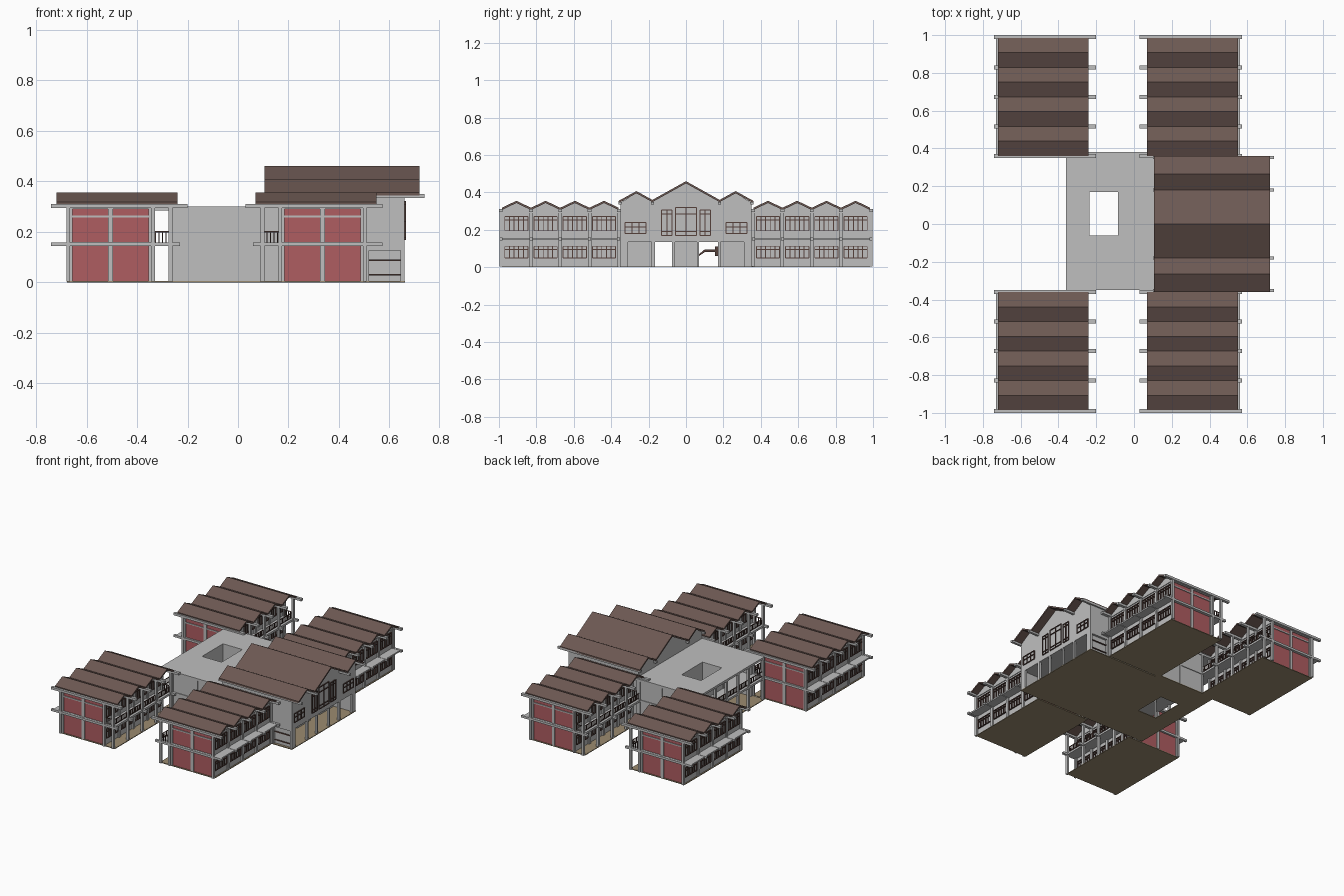
import bpy, bmesh

if "Cube" in bpy.data.objects:
    bpy.data.objects.remove(bpy.data.objects["Cube"])


def material(name, rgb):
    m = bpy.data.materials.new(name)
    m.use_nodes = True
    m.diffuse_color = (*rgb, 1)
    m.node_tree.nodes["Principled BSDF"].inputs["Base Color"].default_value = (*rgb, 1)
    return m


GREY = material("plaster grey", (0.52, 0.52, 0.52))
RED = material("brick red", (0.43, 0.11, 0.12))
ROOF = material("roof brown", (0.15, 0.098, 0.085))
FRAME = material("timber brown", (0.09, 0.05, 0.042))
FLOOR = material("floor tan", (0.33, 0.26, 0.16))


class Part:
    """Collects boxes and prisms into one object; fx and sy place mirrored copies."""

    def __init__(self, name, mat, fx=lambda x: x, sy=1):
        self.name, self.mat, self.fx, self.sy = name, mat, fx, sy
        self.bm = bmesh.new()

    def prism(self, profile, x0, x1):
        a, b = ([self.bm.verts.new((self.fx(x), self.sy * y, z)) for y, z in profile] for x in (x0, x1))
        self.bm.faces.new(a)
        self.bm.faces.new(b[::-1])
        for i in range(len(a)):
            self.bm.faces.new((a[i - 1], a[i], b[i], b[i - 1]))

    def box(self, x0, x1, y0, y1, z0, z1):
        self.prism([(y0, z0), (y1, z0), (y1, z1), (y0, z1)], x0, x1)

    def window(self, x, y0, y1, z0, z1, panes, rails=(), t=0.005, d=0.006):
        for i in range(panes + 1):
            y = y0 + (y1 - y0) * i / panes
            self.box(x - d, x + d, y - t / 2, y + t / 2, z0, z1)
        for z in (z0, z1, *rails):
            self.box(x - d, x + d, y0, y1, z - t / 2, z + t / 2)

    def done(self):
        bmesh.ops.recalc_face_normals(self.bm, faces=self.bm.faces)
        mesh = bpy.data.meshes.new(self.name)
        self.bm.to_mesh(mesh)
        self.bm.free()
        mesh.materials.append(self.mat)
        bpy.context.collection.objects.link(bpy.data.objects.new(self.name, mesh))


def roof_strip(points, t):
    return points + [(y, z - t) for y, z in reversed(points)]


# Classroom wings: four sawtooth bays, an outer canopy and an inner gallery
Y0, Y1, BAYS = 0.36, 0.985, 4
W = (Y1 - Y0) / BAYS


def wing(tag, fx, sy):
    def part(name, mat):
        return Part(tag + "_" + name, mat, fx, sy)

    floor, walls, trim = part("floor", FLOOR), part("walls", GREY), part("trim", GREY)
    panels, roof, frames = part("end_panels", RED), part("roof", ROOF), part("frames", FRAME)
    floor.box(0.09, 0.508, Y0, Y1, 0, 0.005)
    walls.box(0.17, 0.5, Y0 + 0.008, Y1 - 0.01, 0.004, 0.31)
    zig = [(Y0 + W * i / 2, 0.355 if i % 2 else 0.318) for i in range(2 * BAYS + 1)]
    roof.prism(roof_strip(zig, 0.012), 0.07, 0.55)
    walls.prism([(y, z - 0.01) for y, z in zig] + [(Y1, 0.3), (Y0, 0.3)], 0.17, 0.5)
    # gallery deck and canopy
    trim.box(0.09, 0.17, Y0, Y1, 0.143, 0.157)
    trim.box(0.5, 0.56, Y0, Y1, 0.146, 0.156)
    trim.box(0.165, 0.505, Y0, Y1, 0.29, 0.302)
    # posts and roof beams on every bay line
    for i in range(BAYS + 1):
        y = Y0 + W * i + (0.005 if i == BAYS else 0)
        trim.box(0.03, 0.572, y - 0.01, y + 0.01, 0.295, 0.311)
        trim.box(0.06, 0.572, y - 0.008, y + 0.008, 0.143, 0.158)
        trim.box(0.09, 0.106, y - 0.008, y + 0.008, 0.004, 0.3)
        for x in (0.167, 0.503):
            trim.box(x - 0.007, x + 0.007, y - 0.01, y + 0.008, 0.004, 0.3)
    # windows on both long sides, gallery railing
    for i in range(BAYS):
        a, b = Y0 + W * i + 0.016, Y0 + W * (i + 1) - 0.016
        for x in (0.168, 0.502):
            frames.window(x, a, b, 0.05, 0.112, 5, (0.095,))
            frames.window(x, a, b, 0.195, 0.272, 5, (0.252,))
        frames.window(0.098, a, b, 0.168, 0.2, 9, t=0.004, d=0.002)
    for y in (Y0, Y1 - 0.004):
        for k in range(4):
            x = 0.115 + 0.014 * k
            frames.box(x - 0.002, x + 0.002, y, y + 0.004, 0.158, 0.2)
        frames.box(0.106, 0.165, y, y + 0.004, 0.198, 0.203)
    # red end walls framed by posts and bands
    for y, out in ((Y0 + 0.008, -1), (Y1 - 0.01, 1)):
        panels.box(0.17, 0.5, y, y + out * 0.003, 0.005, 0.29)
        for x in (0.174, 0.335, 0.496):
            trim.box(x - 0.01, x + 0.01, y, y + out * 0.01, 0.004, 0.3)
        for z, h in ((0.151, 0.008), (0.261, 0.004)):
            trim.box(0.17, 0.5, y, y + out * 0.008, z - h, z + h)
    for p in (floor, walls, trim, panels, roof, frames):
        p.done()


for side, fx in (("left", lambda x: x), ("right", lambda x: -0.17 - x)):
    for end, sy in (("front", -1), ("back", 1)):
        wing(side + "_" + end + "_wing", fx, sy)

# Main hall: three gables above an open porch, with two passages through
half = [(0, 0.46), (0.18, 0.36), (0.265, 0.407), (0.36, 0.355)]
zig = [(-y, z) for y, z in half[:0:-1]] + half
hall_roof = Part("hall_roof", ROOF)
hall_roof.prism(roof_strip(zig, 0.012), 0.105, 0.72)
hall_roof.done()

hall = Part("hall_walls", GREY)
hall.prism([(max(-0.35, min(0.35, y)), z - 0.01) for y, z in zig] + [(0.35, 0.135), (-0.35, 0.135)], 0.12, 0.66)
for a, b in ((-0.35, -0.165), (-0.075, 0.07), (0.17, 0.35)):
    hall.box(0.12, 0.51, a, b, 0.004, 0.136)
for a, b in ((-0.35, -0.31), (-0.185, -0.165), (-0.075, -0.06), (0.06, 0.07), (0.17, 0.185), (0.31, 0.35)):
    hall.box(0.645, 0.66, a, b, 0.004, 0.136)
for s in (-1, 1):
    hall.box(0.51, 0.65, s * 0.325, s * 0.335, 0.004, 0.136)
    hall.box(0.505, 0.52, s * 0.33, s * 0.35, 0.004, 0.136)
    hall.box(0.51, 0.66, s * 0.33, s * 0.35, 0.125, 0.137)
    for y in (0.18, 0.352):
        hall.box(0.1, 0.74, s * y - 0.008, s * y + 0.008, 0.335, 0.349)
hall.done()

hall_frames = Part("hall_frames", FRAME)
for s in (-1, 1):
    hall_frames.window(0.66, s * 0.325, s * 0.215, 0.18, 0.24, 3, (0.215,))
    hall_frames.window(0.66, s * 0.13, s * 0.075, 0.17, 0.305, 2, (0.19, 0.285))
    for z in (0.03, 0.087):
        hall_frames.box(0.52, 0.645, s * 0.335, s * 0.342, z - 0.003, z + 0.003)
hall_frames.window(0.66, -0.055, 0.055, 0.17, 0.32, 2, (0.19, 0.285))
# stair handrail seen in the passage
hall_frames.prism([(0.07, 0.06), (0.1, 0.08), (0.165, 0.08), (0.165, 0.095), (0.1, 0.095), (0.07, 0.07)], 0.3, 0.31)
hall_frames.box(0.3, 0.31, 0.155, 0.17, 0.06, 0.11)
hall_frames.done()

hall_floor = Part("hall_floor", FLOOR)
hall_floor.box(0.12, 0.662, -0.352, 0.352, 0, 0.005)
hall_floor.done()


# Link block: flat roof, deck and floor around a courtyard opening
def ring(part, z0, z1, x0=-0.36, x1=0.125):
    part.box(x0, -0.235, -0.35, 0.38, z0, z1)
    part.box(-0.085, x1, -0.35, 0.38, z0, z1)
    part.box(-0.235, -0.085, -0.35, -0.06, z0, z1)
    part.box(-0.235, -0.085, 0.17, 0.38, z0, z1)


link_floor = Part("link_floor", FLOOR)
ring(link_floor, 0, 0.005, x1=0.12)
link_floor.done()
link = Part("link_block", GREY)
ring(link, 0.285, 0.3)
ring(link, 0.143, 0.157)
for y in (-0.345, 0.365):
    link.box(-0.265, 0.12, y, y + 0.01, 0.004, 0.29)
    for x in (-0.262, -0.075, 0.095):
        link.box(x - 0.007, x + 0.007, y - 0.005, y + 0.015, 0.004, 0.29)
# upper courtyard walls and corner posts
for y in (-0.066, 0.17):
    link.box(-0.241, -0.079, y, y + 0.006, 0.15, 0.29)
for x in (-0.241, -0.085):
    link.box(x, x + 0.006, -0.066, 0.176, 0.15, 0.29)
    for y in (-0.07, 0.175):
        link.box(x - 0.004, x + 0.01, y - 0.005, y + 0.005, 0.004, 0.29)
# colonnade on the open side
POSTS = (-0.34, -0.18, -0.065, 0.06, 0.18, 0.37)
for y in POSTS:
    link.box(-0.36, -0.345, y - 0.008, y + 0.008, 0.004, 0.29)
link.done()
rail = Part("link_railing", FRAME)
for a, b in zip(POSTS, POSTS[1:]):
    rail.window(-0.352, a, b, 0.168, 0.2, 8, t=0.004, d=0.002)
rail.done()
